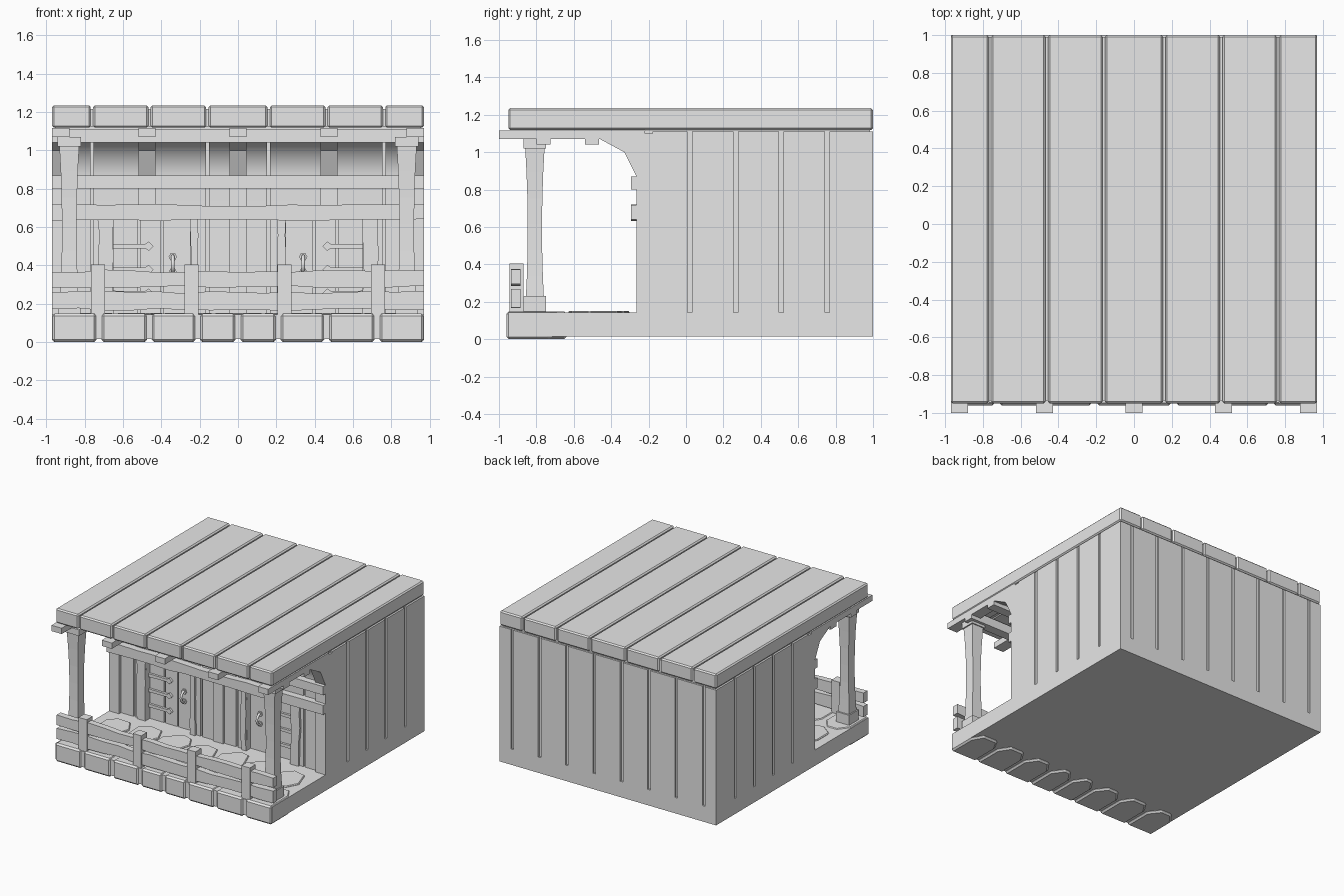
import bpy, bmesh, math, random

random.seed(4)
old = bpy.data.objects.get("Cube")
if old:
    bpy.data.objects.remove(old)

grey = bpy.data.materials.new("plain_grey")
grey.use_nodes = True
grey.diffuse_color = (0.8, 0.8, 0.8, 1)
grey.node_tree.nodes["Principled BSDF"].inputs["Base Color"].default_value = (0.8, 0.8, 0.8, 1)

W = 0.97                                    # half width
FLOOR = 0.143
SEAMS = [-W, -0.762, -0.462, -0.16, 0.16, 0.462, 0.762, W]
JOISTS = [-0.925, -0.475, 0, 0.475, 0.925]


def prism(name, pts, axis, a, b, bevel=0, smooth=False):
    """Extrude a 2D outline along an axis: x uses (y, z), y uses (x, z), z uses (x, y)."""
    place = {"x": lambda p, t: (t, p[0], p[1]),
             "y": lambda p, t: (p[0], t, p[1]),
             "z": lambda p, t: (p[0], p[1], t)}[axis]
    bm = bmesh.new()
    ends = [[bm.verts.new(place(p, t)) for p in pts] for t in (a, b)]
    for ring in ends:
        bm.faces.new(ring)
    for i in range(len(pts)):
        j = (i + 1) % len(pts)
        bm.faces.new((ends[0][i], ends[0][j], ends[1][j], ends[1][i]))
    bmesh.ops.recalc_face_normals(bm, faces=bm.faces)
    if bevel:
        bmesh.ops.bevel(bm, geom=bm.edges[:], offset=bevel, segments=1, affect="EDGES")
    mesh = bpy.data.meshes.new(name)
    bm.to_mesh(mesh)
    bm.free()
    mesh.materials.append(grey)
    ob = bpy.data.objects.new(name, mesh)
    bpy.context.collection.objects.link(ob)
    if smooth:
        bpy.ops.object.select_all(action="DESELECT")
        ob.select_set(True)
        bpy.context.view_layer.objects.active = ob
        bpy.ops.object.shade_smooth_by_angle(angle=math.radians(35))
    return ob


def box(name, x, y, z, bevel=0):
    return prism(name, [(x[0], y[0]), (x[1], y[0]), (x[1], y[1]), (x[0], y[1])],
                 "z", z[0], z[1], bevel)


def wavy_rail(name, y, z, wobble, steps=14):
    """Full-width board with an uneven top and bottom edge."""
    xs = [-W + 2 * W * i / steps for i in range(steps + 1)]
    top = [(x, z[1] - random.uniform(0, wobble)) for x in xs]
    low = [(x, z[0] + random.uniform(0, wobble)) for x in reversed(xs)]
    prism(name, top + low, "y", y[0], y[1])


def wavy_post(name, x, y, z, wobble):
    """Upright board with uneven sides."""
    zs = [z[0] + (z[1] - z[0]) * i / 5 for i in range(6)]
    left = [(x[0] + random.uniform(0, wobble), h) for h in zs]
    right = [(x[1] - random.uniform(0, wobble), h) for h in reversed(zs)]
    prism(name, left + right, "y", y[0], y[1])


# Base slab under house and porch
box("base", (-W, W), (-0.95, 1), (0.015, FLOOR))

# House walls: plan outline with plank grooves on the sides and the back
g, d = 0.012, 0.014
side = [(W, -0.18)]
for y in (0.02, 0.265, 0.51, 0.755):
    side += [(W, y - g), (W - d, y - g), (W - d, y + g), (W, y + g)]
back = [(W, 1)]
for k in range(8):
    x = 0.857 - 0.245 * k
    back += [(x + g, 1), (x + g, 1 - d), (x - g, 1 - d), (x - g, 1)]
back.append((-W, 1))
mirrored = [(-x, y) for x, y in reversed(side)]
prism("house_walls", side + back + mirrored, "z", FLOOR, 1.11)
box("wall_top", (-W + 0.015, W - 0.015), (-0.22, 0.985), (1.1, 1.13))

# Roof planks over a thin core
box("roof_core", (-W + 0.01, W - 0.01), (-0.935, 0.99), (1.125, 1.215))
for a, b in zip(SEAMS, SEAMS[1:]):
    lo = a if a == -W else a + 0.006
    hi = b if b == W else b - 0.006
    box("roof_plank", (lo, hi), (-0.95, 1), (1.118, 1.235), 0.01)

# Curved upper front wall, in planks
arc = [(-0.46 + 0.22 * math.cos(t), 0.85 + 0.22 * math.sin(t))
       for t in [math.pi / 2 * i / 10 for i in range(11)]]
cove = [(-0.17, 0.64), (-0.24, 0.64)] + arc + [(-0.46, 1.11), (-0.17, 1.11)]
for a, b in zip(SEAMS, SEAMS[1:]):
    prism("cove_plank", cove, "x", max(a + 0.008, -W + 0.03), min(b - 0.008, W - 0.03), smooth=True)

# Ribs and roof joists
rib = [(-0.17, FLOOR), (-0.265, FLOOR), (-0.265, 0.87), (-0.33, 1.0),
       (-0.46, 1.07), (-0.46, 1.1), (-0.17, 1.1)]
for x in JOISTS:
    end = abs(x) > 0.9
    low = FLOOR if end or x == 0 else 0.64
    shape = [(y if end else y + 0.01, max(z, low)) for y, z in rib]
    prism("wall_rib", shape, "x", x - 0.045, x + 0.045)
    box("roof_joist", (x - 0.045, x + 0.045), (-1, -0.22), (1.07, 1.117))

# Cross beams below the joists and long boards on the wall
box("front_beam", (-W, W), (-0.8, -0.725), (1.04, 1.11))
box("rear_beam", (-W, W), (-0.54, -0.465), (1.04, 1.11))
box("upper_wall_board", (-W, W), (-0.295, -0.23), (0.8, 0.87))
wavy_rail("lower_wall_board", (-0.295, -0.18), (0.63, 0.72), 0.012)

# Lower front wall planks
box("middle_plank", (-0.15, 0.15), (-0.24, -0.17), (FLOOR, 0.66))
for s in (-1, 1):
    def span(a, b):
        return sorted((s * a, s * b))

    box("inner_plank", span(0.168, 0.25), (-0.24, -0.17), (FLOOR, 0.66))
    box("outer_plank", span(0.77, 0.89), (-0.24, -0.17), (FLOOR, 0.66))
    box("jamb_plank", span(0.65, 0.754), (-0.24, -0.17), (FLOOR, 0.66))
    wavy_post("door_frame", span(0.2, 0.255), (-0.258, -0.2), (FLOOR, 0.66), 0.012)
    wavy_post("door_frame", span(0.645, 0.735), (-0.258, -0.2), (FLOOR, 0.66), 0.015)

    # Door planks, strap hinges and pull handle
    for a, b in ((0.25, 0.392), (0.404, 0.51), (0.522, 0.65)):
        box("door_plank", span(a, b), (-0.2, -0.17), (FLOOR, 0.66))
    for z in (0.5, 0.378, 0.255):
        half = [(0.65, 0.013), (0.485, 0.011), (0.465, 0.024), (0.44, 0)]
        strap = half + [(x, -h) for x, h in reversed(half[:-1])]
        prism("door_hinge", [(s * x, z + h) for x, h in strap], "y", -0.218, -0.195)
    for z in (0.365, 0.445):
        prism("handle_plate", [(s * 0.34 + 0.022 * math.cos(i * math.pi / 3),
                                z + 0.022 * math.sin(i * math.pi / 3)) for i in range(6)],
              "y", -0.21, -0.195)
    curve = bpy.data.curves.new("door_handle", "CURVE")
    curve.dimensions = "3D"
    curve.bevel_depth, curve.bevel_resolution = 0.01, 1
    line = curve.splines.new("POLY")
    line.points.add(6)
    for i, p in enumerate(line.points):
        t = math.pi * i / 6
        p.co = (s * 0.34, -0.2 - 0.045 * math.sin(t), 0.405 + 0.045 * math.cos(t), 1)
    curve.materials.append(grey)
    bpy.context.collection.objects.link(bpy.data.objects.new("door_handle", curve))

    # Porch column: base block, waisted shaft and cap
    cx, cy = s * 0.88, -0.808
    box("column_base", (cx - 0.058, cx + 0.058), (cy - 0.06, cy + 0.06), (FLOOR, 0.23))
    box("column_cap", (cx - 0.062, cx + 0.062), (cy - 0.06, cy + 0.06), (1.02, 1.07))
    shaft = box("column_shaft", (-1, 1), (-1, 1), (0.2, 1.03))
    bm = bmesh.new()
    bm.from_mesh(shaft.data)
    rings = [e for e in bm.edges if abs(e.verts[0].co.z - e.verts[1].co.z) > 0.5]
    bmesh.ops.subdivide_edges(bm, edges=rings, cuts=5, use_grid_fill=True)
    for v in bm.verts:
        t = (v.co.z - 0.2) / 0.83
        r = 0.034 + 0.05 * (t - 0.55) ** 2 + 0.008 * t
        v.co.x, v.co.y = cx + v.co.x * r, cy + v.co.y * r
    bm.to_mesh(shaft.data)
    bm.free()

# Porch fence
for x in (-0.73, -0.243, 0.243, 0.73):
    box("fence_post", (x - 0.037, x + 0.037), (-0.945, -0.87), (FLOOR, 0.405))
wavy_rail("upper_fence_rail", (-0.935, -0.885), (0.282, 0.378), 0.015)
wavy_rail("lower_fence_rail", (-0.935, -0.885), (0.163, 0.268), 0.015)

# Edge stones along the porch front, pointed towards the house
edges = [-W, -0.725, -0.462, -0.21, 0, 0.21, 0.462, 0.725, W]
for a, b in zip(edges, edges[1:]):
    a, b = a + (0.012 if a > -W else 0), b - (0.012 if b < W else 0)
    c = random.uniform(0.05, 0.07)
    outline = [(a, -0.96), (b, -0.96), (b, -0.73), (b - c, -0.64), (a + c, -0.64), (a, -0.73)]
    prism("edge_stone", outline, "z", 0, 0.149, 0.013)

# Paving stones on the porch floor
for k in range(7):
    cx, cy = -0.78 + 0.26 * k, random.uniform(-0.49, -0.45)
    outline = []
    for i in range(7):
        t = 2 * math.pi * i / 7 + random.uniform(-0.2, 0.2)
        outline.append((cx + 0.13 * math.cos(t), cy + 0.15 * math.sin(t)))
    prism("paving_stone", outline, "z", 0.12, 0.152, 0.006)
